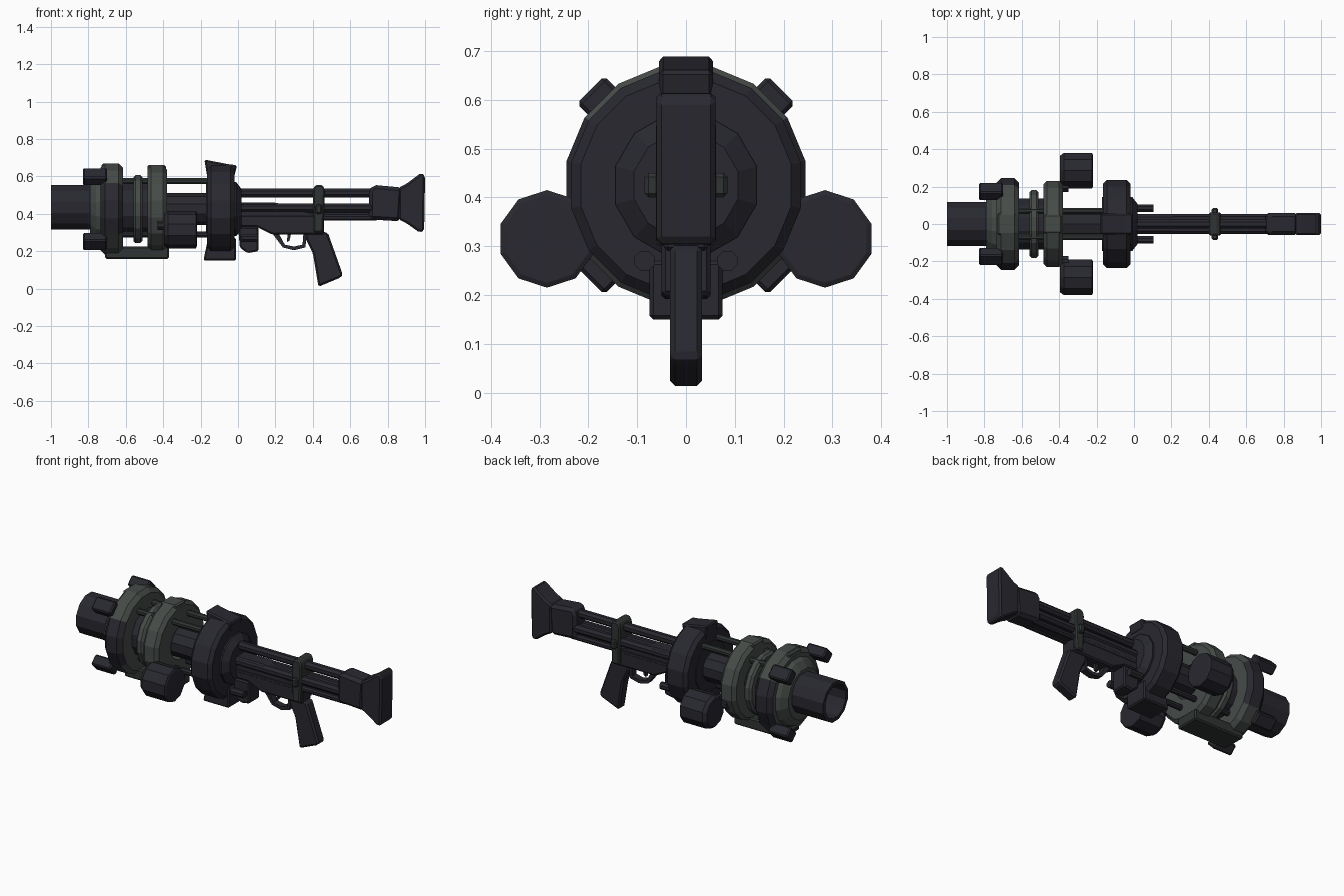
import bpy, bmesh, math

if "Cube" in bpy.data.objects:
    bpy.data.objects.remove(bpy.data.objects["Cube"])

AXIS = 0.425  # height of the barrel axis


def material(name, rgb):
    m = bpy.data.materials.new(name)
    m.diffuse_color = (*rgb, 1)
    m.use_nodes = True
    m.node_tree.nodes["Principled BSDF"].inputs["Base Color"].default_value = m.diffuse_color
    return m


DARK = material("dark blue grey", (0.021, 0.021, 0.029))
GREEN = material("grey green", (0.060, 0.070, 0.064))
MID = material("dark grey green", (0.030, 0.034, 0.034))


def finish(name, bm, *mats):
    bmesh.ops.remove_doubles(bm, verts=bm.verts, dist=1e-5)
    bmesh.ops.recalc_face_normals(bm, faces=bm.faces)
    me = bpy.data.meshes.new(name)
    bm.to_mesh(me)
    bm.free()
    for m in mats:
        me.materials.append(m)
    ob = bpy.data.objects.new(name, me)
    bpy.context.collection.objects.link(ob)
    return ob


def lathe(name, pts, mats, n=16, cy=0.0, cz=AXIS, closed=False):
    """Turn (x, radius) points round a line along x."""
    bm = bmesh.new()
    rows = []
    for x, r in pts:
        rows.append([bm.verts.new((x, cy + r * math.cos((i + .5) * math.tau / n),
                                   cz + r * math.sin((i + .5) * math.tau / n))) for i in range(n)])
    pairs = list(zip(rows, rows[1:])) + ([(rows[-1], rows[0])] if closed else [])
    for a, b in pairs:
        for i in range(n):
            j = (i + 1) % n
            bm.faces.new((a[i], a[j], b[j], b[i]))
    if not closed:
        bm.faces.new(rows[0])
        bm.faces.new(rows[-1])
    return finish(name, bm, *mats)


def ring(name, x0, x1, r, inner, mats, bev=0.02, n=16):
    """Chamfered hoop."""
    return lathe(name, [(x0, inner), (x0, r - bev), (x0 + bev, r), (x1 - bev, r),
                        (x1, r - bev), (x1, inner)], mats, n, closed=True)


def rod(name, x0, x1, r, y, z, mat=DARK, n=8):
    return lathe(name, [(x0, r), (x1, r)], [mat], n, y, z)


def prism(name, pts, half, mat, y=0.0, bev=0.008):
    """Extrude an (x, z) outline across y and chamfer it."""
    bm = bmesh.new()
    f = bm.faces.new([bm.verts.new((x, y - half, z)) for x, z in pts])
    ext = bmesh.ops.extrude_face_region(bm, geom=[f])
    for v in ext["geom"]:
        if isinstance(v, bmesh.types.BMVert):
            v.co.y += 2 * half
    if bev:
        bmesh.ops.bevel(bm, geom=bm.edges[:], offset=bev, segments=1, affect='EDGES')
    return finish(name, bm, mat)


def box(name, x0, x1, z0, z1, half, mat, y=0.0, bev=0.008):
    return prism(name, [(x0, z0), (x1, z0), (x1, z1), (x0, z1)], half, mat, y, bev)


# Hollow muzzle tube and its stepped collar
lathe("muzzle_tube", [(-1, .1), (-1, .122), (-.74, .122), (-.74, 0), (-.84, 0), (-.84, .1)],
      [DARK], 12, cz=.435, closed=True)
lathe("muzzle_collar", [(-.79, .11), (-.79, .15), (-.76, .19), (-.71, .21), (-.71, .11)],
      [GREEN], 16, closed=True)

# Four lugs on the diagonals of the collar
for i in range(4):
    a = math.radians(45 + 90 * i)
    lug = box("collar_lug_%d" % (i + 1), -.83, -.70, -.032, .032, .04, DARK)
    lug.rotation_euler.x = a - math.pi / 2
    lug.location = (0, .245 * math.cos(a), AXIS + .245 * math.sin(a))

# Front, middle and rear hoops; front hoop has dark side panels
front = ring("front_hoop", -.735, -.615, .25, .12, [GREEN, DARK], .025)
for f in front.data.polygons:
    c = f.center
    if abs(c.z - AXIS) < .11 and abs(f.normal.y) > .5:
        f.material_index = 1
ring("thin_hoop", -.56, -.51, .185, .1, [GREEN], .012)
ring("second_hoop", -.485, -.38, .235, .1, [GREEN], .02)
box("second_hoop_top_pad", -.485, -.385, .62, .66, .05, GREEN)
box("front_hoop_top_pad", -.73, -.63, .64, .668, .06, GREEN)
rear = ring("rear_hoop", -.165, -.02, .24, .09, [DARK], .02)
lathe("rear_hoop_hub", [(-.17, .15), (-.01, .15), (.02, .11)], [DARK], 12)

# Housings on the rear hoop
prism("rear_hoop_top_housing", [(-.18, .69), (-.165, .60), (-.02, .60), (-.005, .66), (-.05, .665)],
      .055, DARK)
prism("rear_hoop_bottom_housing", [(-.185, .15), (-.01, .15), (-.01, .27), (-.16, .27)], .075, DARK)

# Inner core and the bars tying the hoops together
lathe("front_core", [(-.74, .14), (-.48, .14)], [DARK], 12)
lathe("rear_core", [(-.48, .085), (-.1, .085)], [DARK], 10)
for i, (y, z) in enumerate([(.07, .575), (-.07, .575), (.06, .29), (-.06, .29)]):
    rod("tie_bar_%d" % (i + 1), -.64, -.12, .018, y, z, MID if z > .5 else DARK)

# Rail under the front hoops
box("bottom_rail", -.71, -.37, .158, .225, .075, MID)

# Drums slung on both sides
for s, side in ((1, "left"), (-1, "right")):
    lathe("side_drum_" + side, [(-.395, .085), (-.375, .1), (-.225, .1), (-.22, .09)],
          [DARK], 10, s * .285, .315)
    rod("drum_mount_" + side, -.43, -.35, .03, s * .2, .34)
    rod("receiver_pin_" + side, .02, .105, .022, s * .085, .27)

# Tubes running back to the stock
rod("upper_tube", -.02, .74, .026, 0, .512)
for s, side in ((1, "left"), (-1, "right")):
    rod("middle_tube_" + side, -.02, .74, .026, s * .03, .432)
    rod("lower_tube_" + side, -.02, .74, .018, s * .03, .38)
box("tube_spine", 0, .72, .37, .45, .025, DARK)

# Receiver, ammunition block and trigger group
prism("receiver", [(-.02, .46), (-.02, .33), (.1, .33), (.18, .29), (.46, .29), (.46, .39), (.2, .46)],
      .045, DARK)
prism("feed_block", [(0, .33), (.01, .22), (.05, .19), (.11, .2), (.11, .33)], .05, DARK)
guard = [(.18, .30), (.24, .22), (.30, .205), (.36, .22), (.37, .30)]
inner = [(.35, .30), (.345, .235), (.30, .225), (.25, .235), (.215, .30)]
prism("trigger_guard", guard + inner, .02, DARK, bev=0)
prism("trigger", [(.265, .30), (.285, .30), (.275, .255), (.262, .25)], .01, DARK, bev=0)

# Raked pistol grip
prism("pistol_grip", [(.37, .31), (.36, .27), (.40, .19), (.43, .01), (.55, .06), (.56, .075),
                      (.48, .30)], .033, DARK, bev=.01)

# Clamp round the tubes
prism("tube_clamp", [(.405, .30), (.455, .30), (.465, .53), (.45, .555), (.415, .555), (.40, .53)],
      .062, MID)
box("clamp_screw", .415, .45, .40, .45, .085, MID)

# Stock sleeve and flared butt plate
prism("stock_sleeve", [(.70, .37), (.87, .36), (.88, .54), (.72, .555), (.70, .52)], .058, DARK, bev=.018)
prism("butt_plate", [(.86, .37), (.90, .35), (.97, .30), (.995, .31), (1.0, .60), (.98, .62),
                     (.90, .56), (.86, .54)], .06, DARK, bev=.01)
